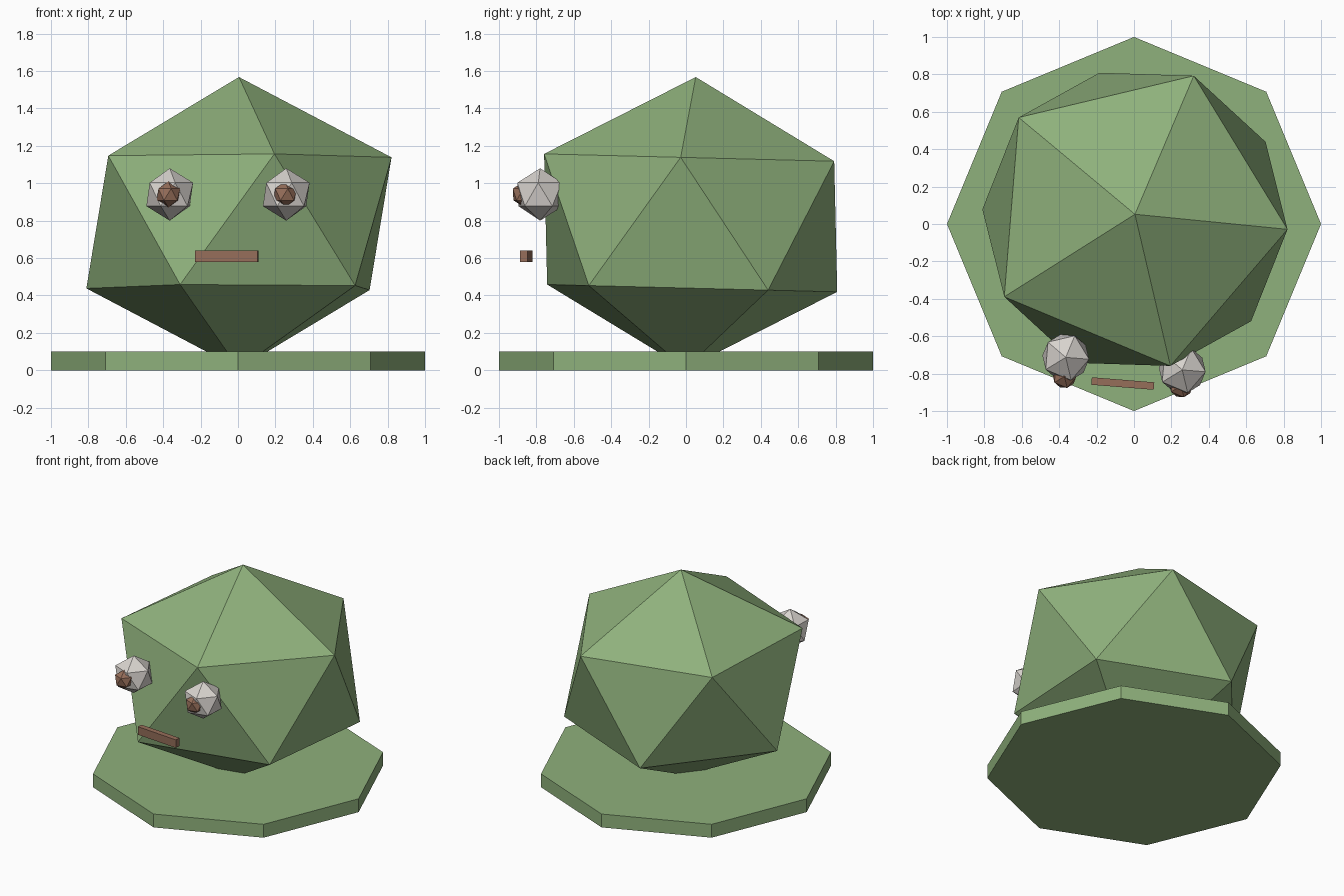
import bpy
from math import radians
from mathutils import Matrix

default = bpy.data.objects.get("Cube")
if default:
    bpy.data.objects.remove(default, do_unlink=True)


def material(name, rgb):
    """Flat material from 0-255 display values, stored as linear."""
    color = [((c / 255 + 0.055) / 1.055) ** 2.4 for c in rgb] + [1.0]
    mat = bpy.data.materials.new(name)
    mat.use_nodes = True
    mat.diffuse_color = color
    bsdf = next(n for n in mat.node_tree.nodes if n.type == 'BSDF_PRINCIPLED')
    bsdf.inputs["Base Color"].default_value = color
    return mat


green = material("leaf green", (143, 177, 124))
white = material("eye white", (216, 211, 206))
brown = material("brown", (150, 110, 90))


def finish(name, mat, matrix):
    """Name the new primitive, colour it and shape its mesh."""
    obj = bpy.context.object
    obj.name = name
    obj.data.transform(matrix)
    obj.data.materials.append(mat)
    return obj


def gem(name, mat, center, size, tilt=0):
    """Twenty-sided low-poly ball, turned slightly with the face."""
    bpy.ops.mesh.primitive_ico_sphere_add(subdivisions=1, radius=1)
    turn = Matrix.Rotation(radians(tilt), 4, 'X') @ Matrix.Rotation(radians(FACE_TURN), 4, 'Z')
    return finish(name, mat, Matrix.Translation(center) @ Matrix.Diagonal((*size, 1)) @ turn)


FACE_TURN = -4.6

# Octagonal base plate
bpy.ops.mesh.primitive_cylinder_add(vertices=8, radius=1, depth=0.1)
finish("base", green, Matrix.Translation((0, 0, 0.05)))

# Squashed faceted body
gem("body", green, (0.005, 0.025, 0.788), (0.915, 0.915, 0.78), tilt=-1.7)

# Eyes and pupils
for side, eye, pupil in (("right", (-0.365, -0.713), (-0.372, -0.815)),
                         ("left", (0.258, -0.78), (0.252, -0.865))):
    gem(side + "_eye", white, (*eye, 0.94), (0.14, 0.14, 0.14))
    gem(side + "_pupil", brown, (*pupil, 0.94), (0.07, 0.07, 0.07))

# Straight mouth bar
bpy.ops.mesh.primitive_cube_add(size=1)
finish("mouth", brown, Matrix.Translation((-0.06, -0.853, 0.61))
       @ Matrix.Rotation(radians(FACE_TURN), 4, 'Z')
       @ Matrix.Diagonal((0.335, 0.04, 0.06, 1)))
